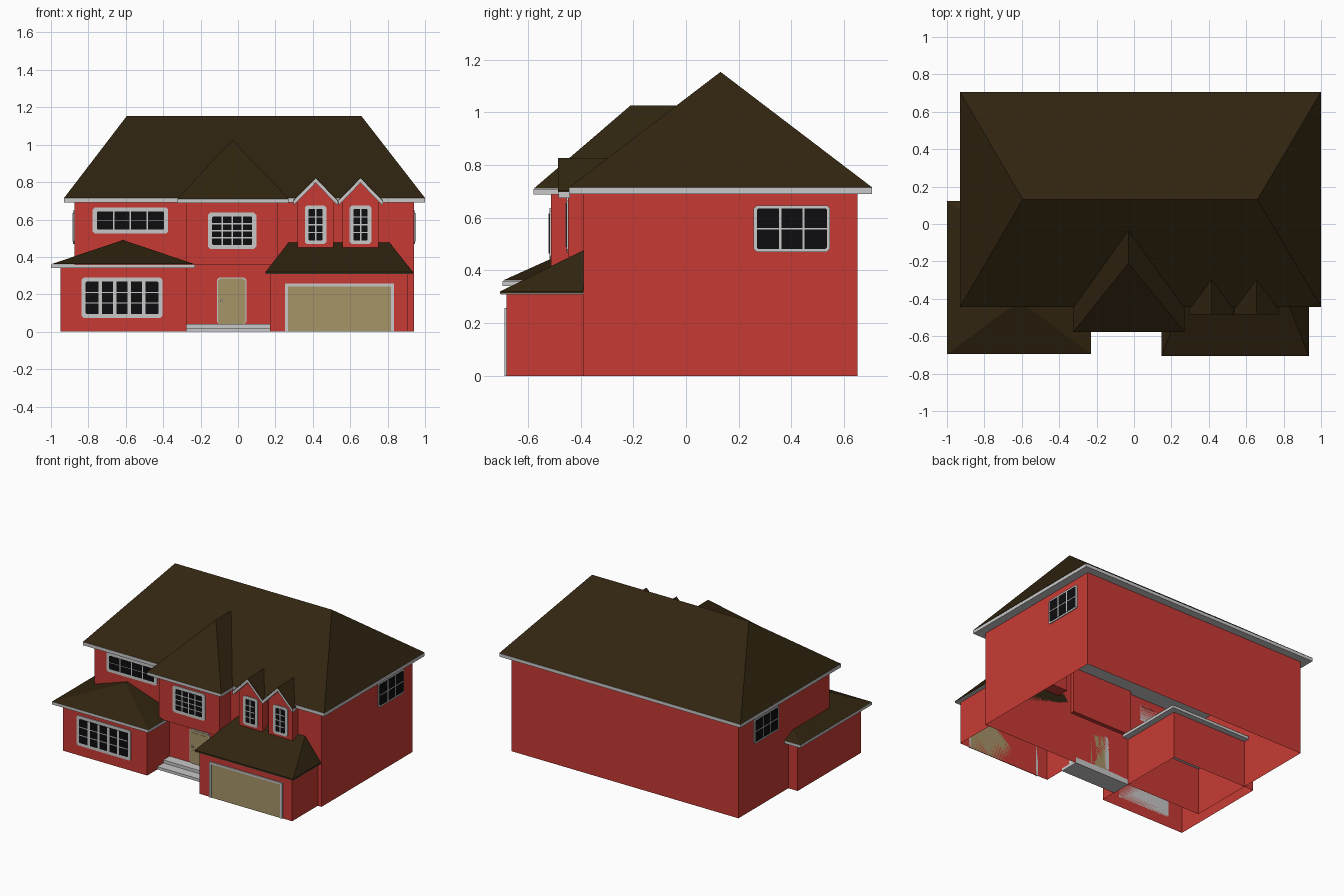
import bpy, bmesh

if "Cube" in bpy.data.objects:
    bpy.data.objects.remove(bpy.data.objects["Cube"])

def mat(name, col):
    m = bpy.data.materials.new(name)
    m.diffuse_color = (*col, 1)
    m.use_nodes = True
    m.node_tree.nodes["Principled BSDF"].inputs["Base Color"].default_value = m.diffuse_color
    return m

RED = mat("red_wall", (0.58, 0.042, 0.034))
ROOF = mat("dark_brown_roof", (0.030, 0.018, 0.005))
TRIM = mat("light_grey_trim", (0.58, 0.58, 0.58))
GLASS = mat("black_glass", (0.004, 0.004, 0.005))
TAN = mat("tan_door", (0.39, 0.30, 0.14))

def finish(name, bm, m):
    bmesh.ops.recalc_face_normals(bm, faces=bm.faces)
    me = bpy.data.meshes.new(name)
    bm.to_mesh(me)
    bm.free()
    me.materials.append(m)
    ob = bpy.data.objects.new(name, me)
    bpy.context.collection.objects.link(ob)
    return ob

def add_prism(bm, ring_a, ring_b, caps=True):
    a = [bm.verts.new(p) for p in ring_a]
    b = [bm.verts.new(p) for p in ring_b]
    n = len(a)
    for i in range(n):
        j = (i + 1) % n
        bm.faces.new((a[i], a[j], b[j], b[i]))
    if caps:
        bm.faces.new(a)
        bm.faces.new(b)

def box(name, x0, x1, y0, y1, z0, z1, m, caps=True):
    """Box; with caps=False only its four upright walls."""
    bm = bmesh.new()
    r = [(x0, y0), (x1, y0), (x1, y1), (x0, y1)]
    add_prism(bm, [(*p, z0) for p in r], [(*p, z1) for p in r], caps)
    return finish(name, bm, m)

def profile(name, pts, y0, y1, m):
    """Extrude an x/z outline along y."""
    bm = bmesh.new()
    add_prism(bm, [(x, y0, z) for x, z in pts], [(x, y1, z) for x, z in pts])
    return finish(name, bm, m)

def hip_roof(name, x0, x1, y0, y1, z, ridge_a, ridge_b, along_x, back=True):
    """Sloping faces from an eave rectangle to a ridge (left-right or front-back)."""
    bm = bmesh.new()
    fl, fr, br, bl = [bm.verts.new((x, y, z)) for x, y in
                      ((x0, y0), (x1, y0), (x1, y1), (x0, y1))]
    a, b = bm.verts.new(ridge_a), bm.verts.new(ridge_b)
    if along_x:
        faces = [(fl, fr, b, a), (fr, br, b), (bl, fl, a)]
        rear = (br, bl, a, b)
    else:
        faces = [(fl, fr, a), (fr, br, b, a), (bl, fl, a, b)]
        rear = (br, bl, b)
    for f in faces + ([rear] if back else []):
        bm.faces.new(f)
    return finish(name, bm, ROOF)

# ---- flat details placed on a wall: u runs along the wall, d sticks out of it
def front(y): return lambda u, d, z: (u, y - d, z)
def right(x): return lambda u, d, z: (x + d, u, z)
def left(x): return lambda u, d, z: (x - d, u, z)

def plates(name, place, rects, d, m, cut=0.0):
    """Thin plates (u0, u1, z0, z1) with optionally chamfered corners."""
    bm = bmesh.new()
    for u0, u1, z0, z1 in rects:
        c = cut
        o = [(u0, z0), (u1, z0), (u1, z1), (u0, z1)] if not c else [
            (u0 + c, z0), (u1 - c, z0), (u1, z0 + c), (u1, z1 - c),
            (u1 - c, z1), (u0 + c, z1), (u0, z1 - c), (u0, z0 + c)]
        add_prism(bm, [place(u, 0, z) for u, z in o], [place(u, d, z) for u, z in o])
    return finish(name, bm, m)

def window(name, place, u0, u1, z0, z1, cols, rows, bar_u=0.008, bar_z=0.006, f=0.022):
    plates(name + "_frame", place, [(u0, u1, z0, z1)], 0.006, TRIM, 0.012)
    a, b, c, d = u0 + f, u1 - f, z0 + f, z1 - f
    plates(name + "_glass", place, [(a, b, c, d)], 0.008, GLASS, 0.005)
    bars = []
    for i in range(1, cols):
        u = a + (b - a) * i / cols
        bars.append((u - bar_u / 2, u + bar_u / 2, c, d))
    for i in range(1, rows):
        z = c + (d - c) * i / rows
        bars.append((a, b, z - bar_z / 2, z + bar_z / 2))
    plates(name + "_bars", place, bars, 0.0095, TRIM)

# main house
box("main_walls", -0.875, 0.94, -0.388, 0.65, 0, 0.69, RED, False)
box("main_eave", -0.93, 1.0, -0.443, 0.706, 0.69, 0.714, TRIM)
hip_roof("main_roof", -0.93, 1.0, -0.443, 0.706, 0.715,
         (-0.595, 0.131, 1.153), (0.66, 0.131, 1.153), True)

# left wing
box("wing_walls", -0.95, -0.275, -0.645, 0.08, 0, 0.345, RED, False)
box("wing_eave", -1.0, -0.23, -0.696, 0.122, 0.34, 0.36, TRIM)
hip_roof("wing_roof", -1.0, -0.23, -0.696, 0.122, 0.361,
         (-0.615, -0.41, 0.49), (-0.615, -0.16, 0.49), False)

# overhanging entry block, with the recessed porch below
box("entry_upper_block", -0.275, 0.212, -0.512, -0.36, 0.36, 0.69, RED)
box("entry_eave", -0.325, 0.27, -0.578, -0.40, 0.688, 0.709, TRIM)
hip_roof("entry_roof", -0.325, 0.27, -0.578, -0.44, 0.71,
         (-0.03, -0.21, 1.026), (-0.03, -0.03, 1.026), False, back=False)
box("lower_step", -0.275, 0.17, -0.53, -0.388, 0, 0.02, TRIM)
box("upper_step", -0.275, 0.17, -0.46, -0.388, 0.02, 0.042, TRIM)

# garage
box("garage_walls", 0.17, 0.91, -0.68, -0.388, 0, 0.312, RED, False)
box("garage_soffit", 0.147, 0.935, -0.704, -0.388, 0.308, 0.312, TRIM)
box("garage_roof_edge", 0.147, 0.935, -0.705, -0.388, 0.312, 0.32, ROOF)
hip_roof("garage_roof", 0.147, 0.935, -0.705, -0.388, 0.32,
         (0.27, -0.388, 0.477), (0.81, -0.388, 0.477), True)

# two gabled dormers over the garage
for i, c in enumerate((0.415, 0.655)):
    n = f"dormer_{i + 1}"
    h, w, top, eave = 0.096, 0.119, 0.826, 0.704
    profile(n + "_wall", [(c - h, 0.45), (c + h, 0.45), (c + h, 0.71),
                          (c, 0.805), (c - h, 0.71)], -0.447, -0.30, RED)

    def chevron(z, t):
        return [(c - w, eave + z), (c, top + z), (c + w, eave + z),
                (c + w, eave + z - t), (c, top + z - t), (c - w, eave + z - t)]
    profile(n + "_roof", chevron(0, 0.006), -0.485, -0.29, ROOF)
    profile(n + "_gable_trim", chevron(-0.006, 0.024), -0.484, -0.44, TRIM)
    window(n + "_window", front(-0.447), c - 0.058, c + 0.058, 0.468, 0.676, 2, 4, f=0.02)

# windows
window("upper_left_window", front(-0.388), -0.777, -0.373, 0.525, 0.665, 4, 2, bar_z=0.003)
window("entry_window", front(-0.512), -0.16, 0.098, 0.443, 0.637, 4, 4)
window("wing_window", front(-0.645), -0.837, -0.403, 0.073, 0.29, 5, 3, bar_u=0.018)
window("right_window", right(0.94), 0.257, 0.547, 0.47, 0.647, 3, 2, f=0.012)
window("left_window", left(-0.875), 0.195, 0.478, 0.47, 0.647, 3, 2, f=0.012)

# doors
plates("front_door_frame", front(-0.388), [(-0.112, 0.046, 0.042, 0.29)], 0.005, TRIM, 0.012)
plates("front_door", front(-0.388), [(-0.106, 0.04, 0.042, 0.284)], 0.007, TAN, 0.01)
plates("front_door_panels", front(-0.388),
       [(u, u + 0.045, z, z + h) for u in (-0.088, -0.023)
        for z, h in ((0.06, 0.08), (0.185, 0.08))], 0.009, TAN)
plates("door_knob", front(-0.395), [(-0.094, -0.08, 0.158, 0.172)], 0.009, TRIM, 0.004)
plates("garage_door_frame", front(-0.68), [(0.25, 0.267, 0, 0.245), (0.818, 0.835, 0, 0.245),
                                           (0.25, 0.835, 0.243, 0.257)], 0.008, TRIM)
plates("garage_door", front(-0.68), [(0.267, 0.818, 0, 0.243)], 0.004, TAN)
